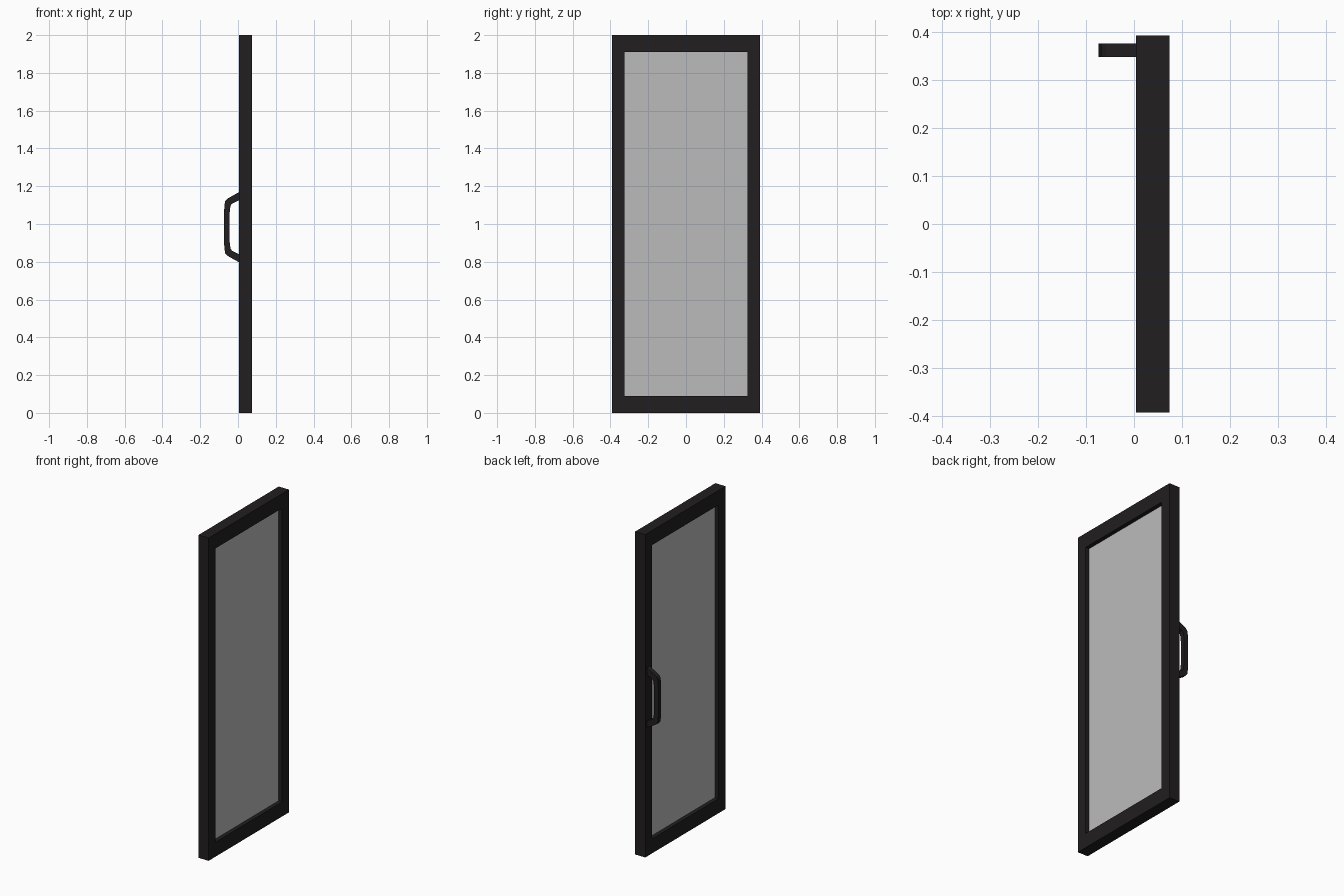
import bpy, bmesh

if "Cube" in bpy.data.objects:
    bpy.data.objects.remove(bpy.data.objects["Cube"])

# Key dimensions
X0, X1 = 0.004, 0.074        # frame thickness range
W, H = 0.393, 2.0            # half width, height
IW, IZ = 0.326, 0.09         # opening half width, rail height


def material(name, color):
    m = bpy.data.materials.new(name)
    m.diffuse_color = color
    m.use_nodes = True
    m.node_tree.nodes["Principled BSDF"].inputs["Base Color"].default_value = m.diffuse_color
    return m


def finish(name, bm, mat):
    bmesh.ops.recalc_face_normals(bm, faces=bm.faces)
    me = bpy.data.meshes.new(name)
    bm.to_mesh(me)
    bm.free()
    ob = bpy.data.objects.new(name, me)
    bpy.context.collection.objects.link(ob)
    me.materials.append(mat)
    return ob


def rect(hw, z0, z1):
    return [(-hw, z0), (hw, z0), (hw, z1), (-hw, z1)]


def band(outer, inner, place, a, b, closed):
    """Solid strip between two matching 2D outlines, extruded from a to b."""
    bm = bmesh.new()
    rings = [[bm.verts.new(place(p, d)) for p in pts]
             for pts, d in ((outer, a), (outer, b), (inner, b), (inner, a))]
    n = len(outer)
    for k in range(4):
        r, s = rings[k], rings[(k + 1) % 4]
        for i in range(n if closed else n - 1):
            j = (i + 1) % n
            bm.faces.new((r[i], r[j], s[j], s[i]))
    if not closed:
        for i in (0, n - 1):
            bm.faces.new([r[i] for r in rings])
    return bm


black = material("dark_metal", (0.015, 0.013, 0.013, 1))
glass = material("frosted_glass", (0.5, 0.5, 0.5, 1))

# Mitred door frame
finish("door_frame",
       band(rect(W, 0, H), rect(IW, IZ, H - IZ),
            lambda p, d: (d, p[0], p[1]), X0, X1, True), black)

# Glass pane, recessed on both sides
bm = bmesh.new()
bmesh.ops.create_cube(bm, size=1)
for v in bm.verts:
    v.co = (0.039 + v.co.x * 0.02, v.co.y * 2 * IW, H / 2 + v.co.z * (H - 2 * IZ))
finish("glass_pane", bm, glass)

# Pull handle: half profile (x, height above its middle), mirrored downwards
ZC = 0.983
outer = [(X0, 0.185), (-0.058, 0.150), (-0.069, 0.136), (-0.074, 0.085)]
inner = [(X0, 0.142), (-0.033, 0.124), (-0.040, 0.112), (-0.045, 0.070)]


def mirrored(pts):
    return pts + [(x, -z) for x, z in reversed(pts)]


finish("pull_handle",
       band(mirrored(outer), mirrored(inner),
            lambda p, d: (p[0], d, ZC + p[1]), 0.348, 0.376, False), black)
